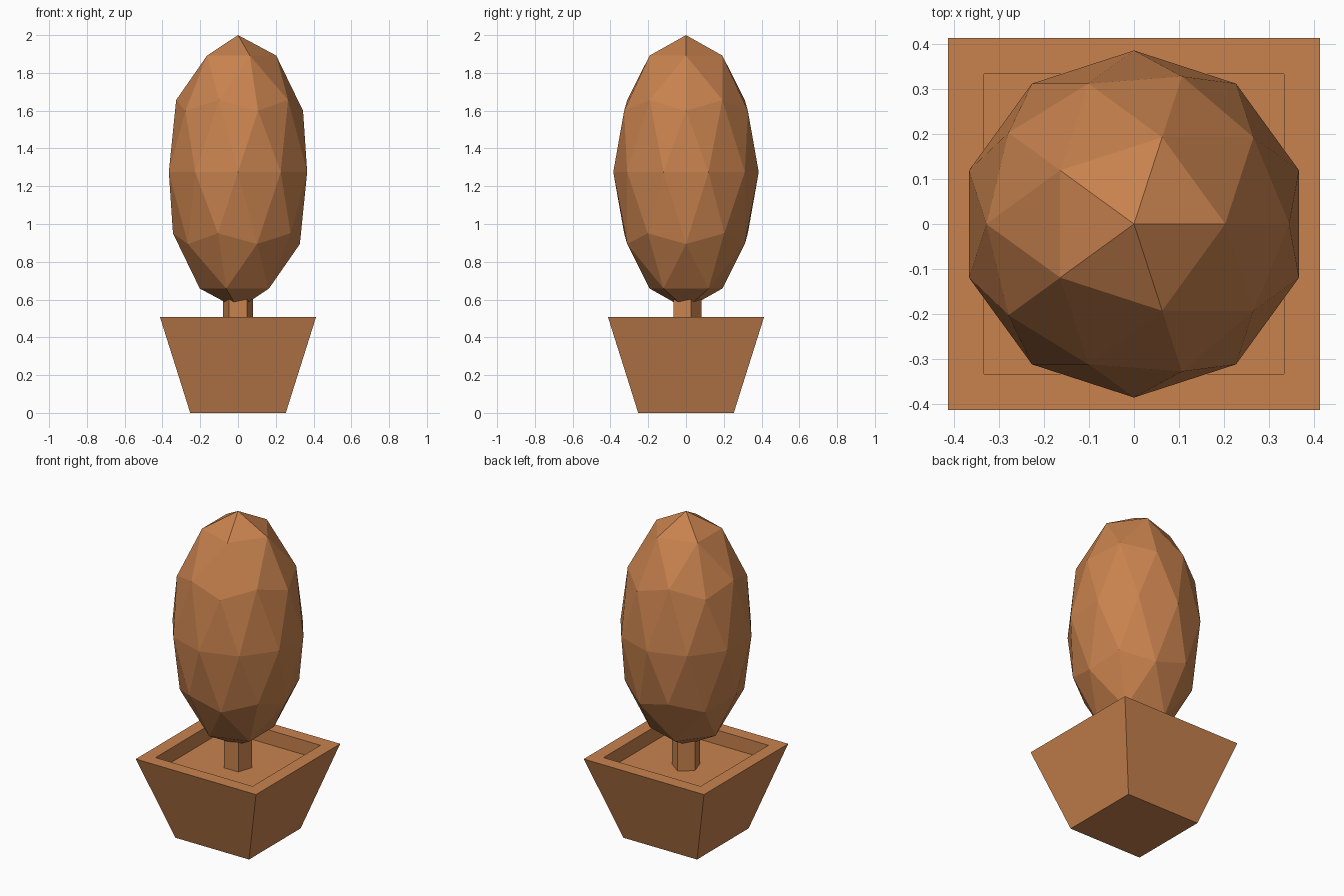
import bpy, bmesh
from mathutils import Matrix

if "Cube" in bpy.data.objects:
    bpy.data.objects.remove(bpy.data.objects["Cube"])

brown = bpy.data.materials.new("warm_brown")
brown.diffuse_color = (0.578, 0.223, 0.076, 1)
brown.use_nodes = True
brown.node_tree.nodes["Principled BSDF"].inputs["Base Color"].default_value = brown.diffuse_color


def add_object(name, bm):
    bmesh.ops.recalc_face_normals(bm, faces=bm.faces[:])
    mesh = bpy.data.meshes.new(name)
    bm.to_mesh(mesh)
    bm.free()
    mesh.materials.append(brown)
    obj = bpy.data.objects.new(name, mesh)
    bpy.context.collection.objects.link(obj)
    return obj


# Square planter: tapered box, rim inset, soil bed sunk below the rim
BASE, RIM, INNER = 0.253, 0.413, 0.333
HEIGHT, SOIL = 0.507, 0.418
bm = bmesh.new()
rings = []
for half, z in ((BASE, 0), (RIM, HEIGHT), (INNER, HEIGHT), (INNER, SOIL)):
    rings.append([bm.verts.new((sx * half, sy * half, z))
                  for sx, sy in ((-1, -1), (1, -1), (1, 1), (-1, 1))])
for lower, upper in zip(rings, rings[1:]):
    for i in range(4):
        j = (i + 1) % 4
        bm.faces.new((lower[i], lower[j], upper[j], upper[i]))
bm.faces.new(rings[0][::-1])
bm.faces.new(rings[-1])
add_object("planter", bm)

# Five-sided trunk with one corner pointing to the back
bm = bmesh.new()
trunk_bottom, trunk_top = SOIL, 0.7
bmesh.ops.create_cone(bm, cap_ends=True, segments=5, radius1=0.083, radius2=0.083,
                      depth=trunk_top - trunk_bottom,
                      matrix=Matrix.Translation((0, 0, (trunk_top + trunk_bottom) / 2)))
if max(v.co.y for v in bm.verts) < 0.08:
    # Turn the corner toward +y
    first = max(bm.verts, key=lambda v: v.co.x).co
    turn = first.xy.angle_signed((0, 1)) if first.xy.length else 0
    bmesh.ops.rotate(bm, verts=bm.verts[:], matrix=Matrix.Rotation(-turn, 3, 'Z'))
add_object("trunk", bm)

# Faceted, stretched foliage
bm = bmesh.new()
bmesh.ops.create_icosphere(bm, subdivisions=2, radius=1.0,
                           matrix=Matrix.Translation((0, 0, 1.275))
                           @ Matrix.Diagonal((0.385, 0.385, 0.725, 1)))
add_object("foliage", bm)
